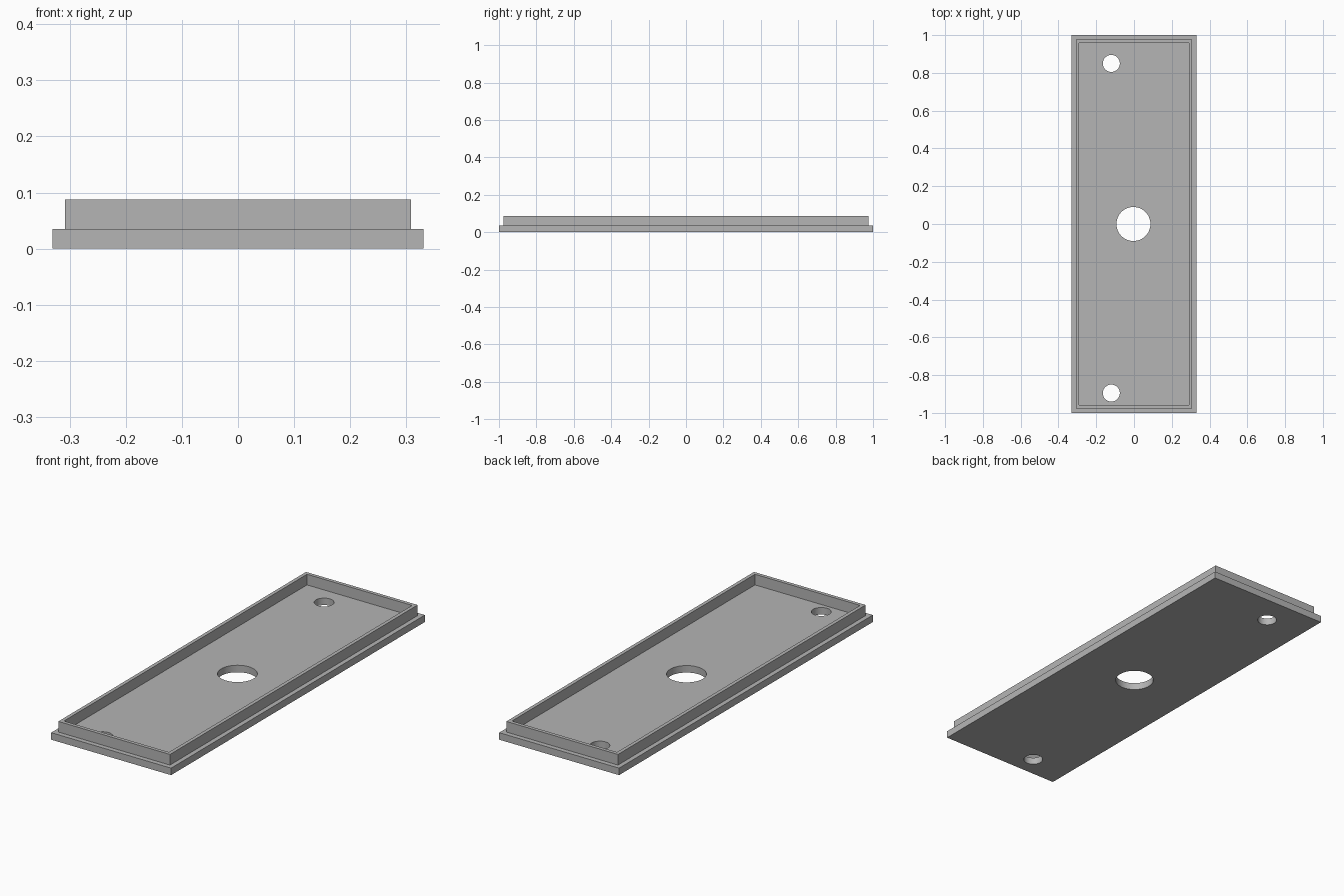
import bpy

if "Cube" in bpy.data.objects:
    bpy.data.objects.remove(bpy.data.objects["Cube"], do_unlink=True)

BASE_TOP, RIM_TOP = 0.035, 0.088
HOLES = [("centre", -0.003, 0.0, 0.09), ("back", -0.12, 0.85, 0.045), ("front", -0.12, -0.895, 0.045)]

grey = bpy.data.materials.new("plain_grey")
grey.use_nodes = True
grey.diffuse_color = (0.46, 0.46, 0.46, 1)
grey.node_tree.nodes["Principled BSDF"].inputs["Base Color"].default_value = grey.diffuse_color


def box(name, half_x, half_y, z0, z1):
    bpy.ops.mesh.primitive_cube_add(size=2, location=(0, 0, (z0 + z1) / 2))
    ob = bpy.context.object
    ob.name = name
    ob.scale = (half_x, half_y, (z1 - z0) / 2)
    bpy.ops.object.transform_apply(location=True, rotation=False, scale=True)
    ob.data.materials.append(grey)
    return ob


def cut(target, cutter):
    """Subtract the cutter from the target, then discard it."""
    cutter.hide_render = True
    mod = target.modifiers.new("cut", "BOOLEAN")
    mod.operation = "DIFFERENCE"
    mod.solver = "EXACT"
    mod.object = cutter
    bpy.ops.object.select_all(action="DESELECT")
    target.select_set(True)
    bpy.context.view_layer.objects.active = target
    bpy.ops.object.modifier_apply(modifier=mod.name)
    bpy.data.objects.remove(cutter, do_unlink=True)


# Flat base plate with three round through holes
plate = box("base_plate", 0.331, 1.0, 0, BASE_TOP)
for name, x, y, radius in HOLES:
    bpy.ops.mesh.primitive_cylinder_add(vertices=64, radius=radius, depth=0.2, location=(x, y, 0))
    cutter = bpy.context.object
    cutter.name = name + "_hole_cutter"
    cutter.data.materials.append(grey)
    cut(plate, cutter)
bpy.ops.object.shade_smooth_by_angle()

# Thin raised rim, set in from the plate edge
rim = box("raised_rim", 0.308, 0.976, BASE_TOP, RIM_TOP)
cut(rim, box("rim_cutter", 0.29, 0.958, 0, 0.2))
